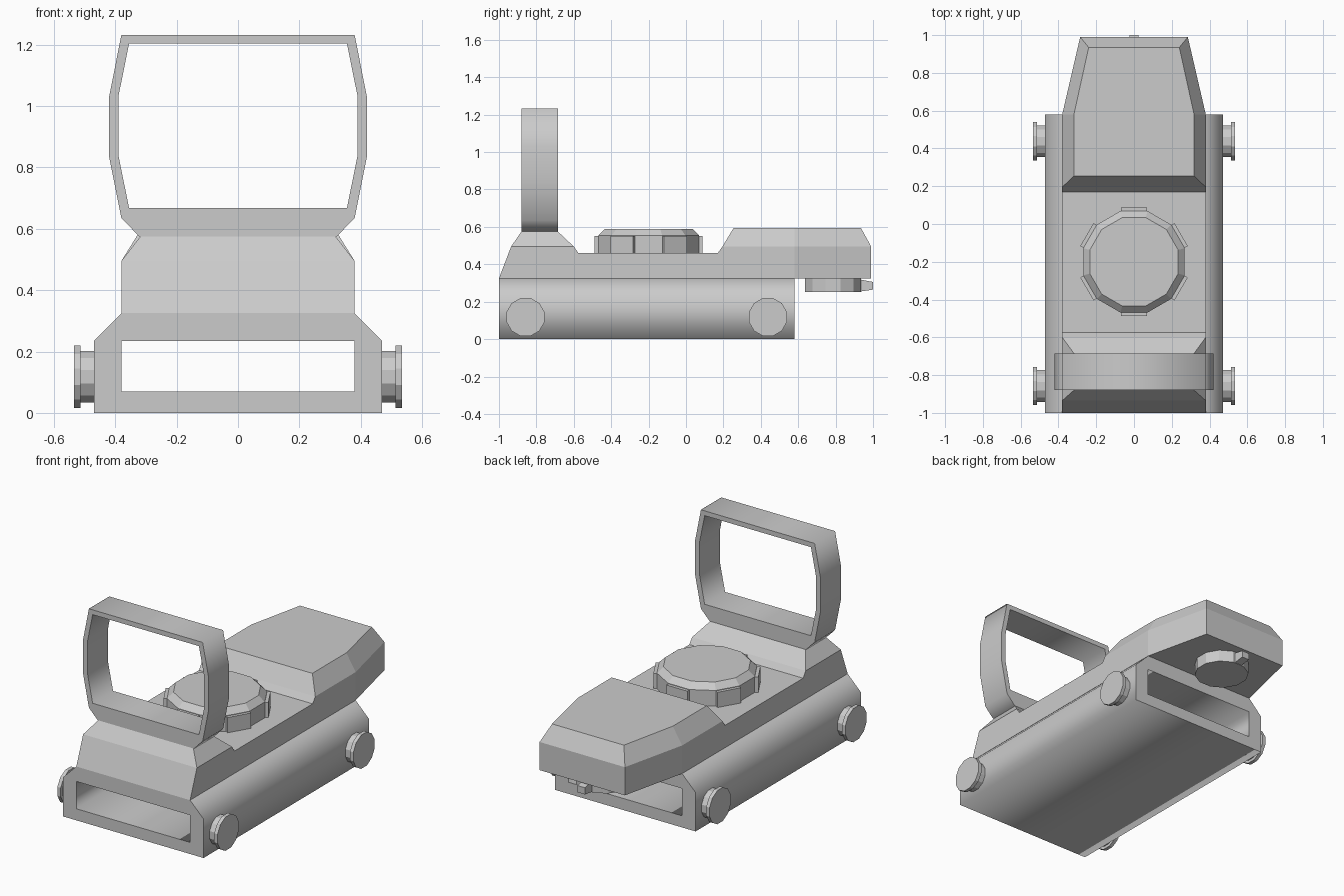
import bpy, bmesh, math
from mathutils import Matrix, Vector

if "Cube" in bpy.data.objects:
    bpy.data.objects.remove(bpy.data.objects["Cube"])


def add_mesh(name, bm):
    bmesh.ops.recalc_face_normals(bm, faces=bm.faces[:])
    me = bpy.data.meshes.new(name)
    bm.to_mesh(me)
    bm.free()
    ob = bpy.data.objects.new(name, me)
    bpy.context.collection.objects.link(ob)
    return ob


def mirrored(points):
    """Close a right-hand outline by mirroring it over x = 0."""
    return points + [(-x, z) for x, z in reversed(points)]


def hollow_profile(name, outer, inner, y0, y1):
    """Extrude an xz outline with a hole along y."""
    cu = bpy.data.curves.new(name, 'CURVE')
    cu.dimensions, cu.fill_mode, cu.extrude = '2D', 'BOTH', (y1 - y0) / 2
    for pts in (outer, inner):
        sp = cu.splines.new('POLY')
        sp.points.add(len(pts) - 1)
        for p, (x, z) in zip(sp.points, pts):
            p.co = (x, z, 0, 1)
        sp.use_cyclic_u = True
    ob = bpy.data.objects.new(name, cu)
    ob.location.y = (y0 + y1) / 2
    ob.rotation_euler.x = math.pi / 2
    bpy.context.collection.objects.link(ob)


def turned(name, profile, matrix, n=12):
    """Loft n-sided rings of (radius, height), capped at both ends."""
    bm = bmesh.new()
    rings = []
    for r, h in profile:
        angles = [2 * math.pi * (i + 0.5) / n for i in range(n)]
        rings.append([bm.verts.new((r * math.cos(a), r * math.sin(a), h)) for a in angles])
    for a, b in zip(rings, rings[1:]):
        for i in range(n):
            j = (i + 1) % n
            bm.faces.new((a[i], a[j], b[j], b[i]))
    bm.faces.new(rings[0])
    bm.faces.new(rings[-1])
    bm.transform(matrix)
    return add_mesh(name, bm)


def box(name, size, matrix):
    bm = bmesh.new()
    bmesh.ops.create_cube(bm, size=1)
    bm.transform(matrix @ Matrix.Diagonal((*size, 1)))
    return add_mesh(name, bm)


# Hollow mounting rail
hollow_profile("mount_rail",
               mirrored([(.47, 0), (.47, .235), (.38, .325)]),
               mirrored([(.38, .07), (.38, .235)]), -1, .58)

# Lens frame
hollow_profile("lens_frame",
               mirrored([(.322, .575), (.38, .635), (.42, .835), (.42, 1.03), (.38, 1.232)]),
               mirrored([(.355, .668), (.39, .84), (.39, 1.03), (.355, 1.203)]), -.88, -.685)

# Body: side profile extruded across, cut at shoulder and taper lines, then narrowed
profile = [(-1, .325), (-.935, .495), (-.88, .575), (-.685, .575), (-.6, .495), (-.575, .46),
           (.17, .46), (.195, .495), (.255, .595), (.935, .595), (.99, .495), (.99, .325)]
bm = bmesh.new()
face = bm.faces.new([bm.verts.new((-.38, y, z)) for y, z in profile])
ext = bmesh.ops.extrude_face_region(bm, geom=[face], use_keep_orig=True)
bmesh.ops.translate(bm, vec=(.76, 0, 0),
                    verts=[g for g in ext["geom"] if isinstance(g, bmesh.types.BMVert)])
for co, no in (((0, 0, .495), (0, 0, 1)), ((0, .58, 0), (0, 1, 0))):
    bmesh.ops.bisect_plane(bm, geom=bm.verts[:] + bm.edges[:] + bm.faces[:],
                           dist=1e-4, plane_co=co, plane_no=no)
for v in bm.verts:
    top = v.co.z > .55
    if v.co.y > .9:
        half = .24 if top else .285
    else:
        half = .318 if top else .38
    v.co.x = math.copysign(half, v.co.x)
add_mesh("sight_body", bm)

# Adjustment dial with six grip lugs
turned("top_dial", [(.278, .46), (.278, .555), (.242, .59)], Matrix.Translation((0, -.2, 0)))
for k in range(6):
    m = (Matrix.Translation((0, -.2, .506)) @ Matrix.Rotation(k * math.pi / 3, 4, 'Z')
         @ Matrix.Translation((0, .272, 0)))
    box("dial_lug", (.14, .032, .092), m)

# Clamp screws on both sides
for side in (1, -1):
    for y in (-.858, .438):
        m = Matrix.Translation((side * .47, y, .118)) @ Matrix.Rotation(side * math.pi / 2, 4, 'Y')
        turned("clamp_screw", [(.087, 0), (.087, .043), (.105, .043), (.105, .065)], m)

# Under-hood knob with its pointer
turned("lower_knob", [(.155, .253), (.155, .325)], Matrix.Translation((0, .785, 0)))
pointer = box("knob_pointer", (.05, .08, .068), Matrix.Translation((0, .96, .287)))
for v in pointer.data.vertices:
    if v.co.y > .96:
        v.co.z = .285 + (v.co.z - .287) * .6
